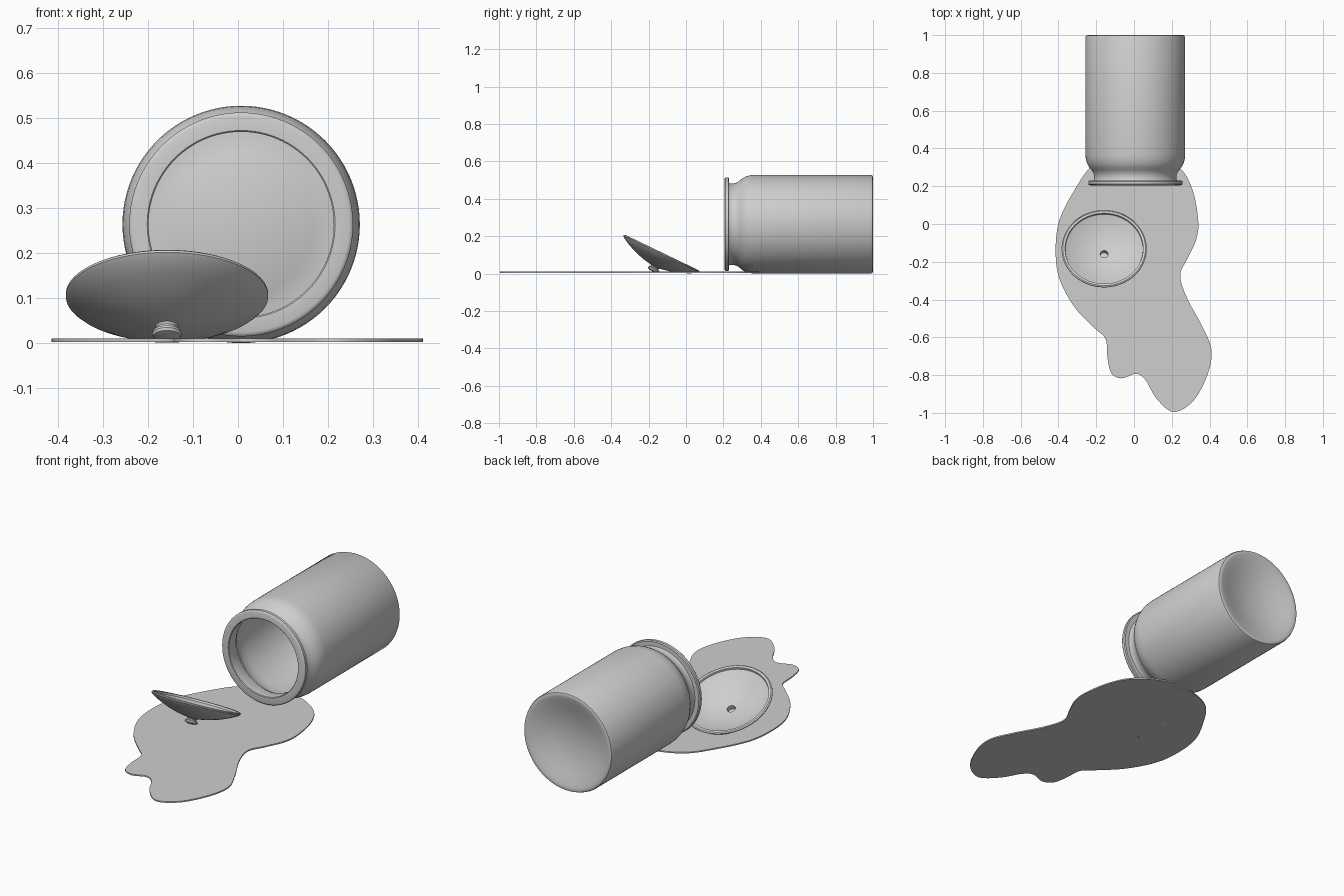
import bpy, bmesh, math
from mathutils import Vector

cube = bpy.data.objects.get("Cube")
if cube:
    bpy.data.objects.remove(cube, do_unlink=True)

# One plain grey for everything
grey = bpy.data.materials.new("light_grey")
grey.use_nodes = True
colour = (0.62, 0.62, 0.62, 1)
grey.diffuse_color = colour
bsdf = next(n for n in grey.node_tree.nodes if n.type == "BSDF_PRINCIPLED")
bsdf.inputs["Base Color"].default_value = colour


def smooth(obj, angle=35):
    bpy.ops.object.select_all(action="DESELECT")
    obj.select_set(True)
    bpy.context.view_layer.objects.active = obj
    bpy.ops.object.shade_smooth_by_angle(angle=math.radians(angle))


def lathe(name, profile, location, tilt, steps=96):
    """Revolve (radius, height) points about local z, then tilt about x."""
    bm = bmesh.new()
    verts = [bm.verts.new((r, 0, h)) for r, h in profile]
    edges = [bm.edges.new(pair) for pair in zip(verts, verts[1:])]
    bmesh.ops.spin(bm, geom=verts + edges, axis=(0, 0, 1), cent=(0, 0, 0),
                   angle=math.tau, steps=steps, use_merge=True)
    bmesh.ops.remove_doubles(bm, verts=bm.verts, dist=0.0002)
    bmesh.ops.recalc_face_normals(bm, faces=bm.faces)
    mesh = bpy.data.meshes.new(name)
    bm.to_mesh(mesh)
    bm.free()
    mesh.materials.append(grey)
    obj = bpy.data.objects.new(name, mesh)
    bpy.context.collection.objects.link(obj)
    obj.location = location
    obj.rotation_euler.x = math.radians(tilt)
    smooth(obj)
    return obj


# Jar on its side: dished base, wall, shoulder, neck, flange, then the inside
jar_profile = [
    (0, 0.95), (0.06, 0.953), (0.12, 0.963), (0.18, 0.98), (0.22, 0.993), (0.24, 0.998),
    (0.252, 1), (0.26, 0.997), (0.264, 0.988),
    (0.264, 0.37), (0.262, 0.345), (0.256, 0.322), (0.246, 0.302), (0.233, 0.287),
    (0.223, 0.273), (0.218, 0.258), (0.218, 0.235),
    (0.221, 0.23), (0.244, 0.23), (0.249, 0.226), (0.249, 0.211), (0.246, 0.207),
    (0.24, 0.205), (0.209, 0.205), (0.206, 0.208),
    (0.206, 0.265), (0.218, 0.29), (0.236, 0.315), (0.246, 0.345),
    (0.247, 0.39), (0.247, 0.94), (0.235, 0.96), (0.21, 0.965),
    (0.16, 0.95), (0.09, 0.937), (0, 0.93)]
lathe("jar", jar_profile, (0.007, 0, 0.264), -90)

# Lid lying upside down, tipped on its knob: rim, outer cone, knob, hollow inside
lid_profile = [
    (0.205, 0.006), (0.207, -0.004), (0.219, -0.005), (0.225, -0.001), (0.225, 0.004),
    (0.215, 0.013), (0.18, 0.032), (0.13, 0.053), (0.08, 0.068), (0.04, 0.076),
    (0.026, 0.078), (0.023, 0.083), (0.024, 0.088),
    (0.031, 0.091), (0.033, 0.097), (0.03, 0.103), (0.018, 0.107), (0, 0.108),
    (0, 0.09), (0.02, 0.09), (0.021, 0.066),
    (0.07, 0.06), (0.12, 0.046), (0.17, 0.026), (0.205, 0.006)]
lathe("lid", lid_profile, (-0.158, -0.131, 0.108), 154.3)

# Spilled puddle: a smooth closed outline with a thin body
outline = [
    (-0.22, 0.31), (-0.315, 0.18), (-0.395, 0.02), (-0.415, -0.14), (-0.395, -0.29),
    (-0.315, -0.44), (-0.21, -0.55), (-0.15, -0.61), (-0.14, -0.71), (-0.12, -0.79),
    (-0.065, -0.817), (0.01, -0.793), (0.06, -0.825), (0.12, -0.925), (0.21, -0.995),
    (0.315, -0.935), (0.39, -0.795), (0.41, -0.665), (0.36, -0.54), (0.28, -0.39),
    (0.245, -0.27), (0.285, -0.18), (0.33, -0.08), (0.34, 0.02), (0.31, 0.18),
    (0.24, 0.3), (0.09, 0.385), (-0.08, 0.375)]


def rounded(points, cuts=6):
    """Closed smooth curve through the points."""
    pts = [Vector(p) for p in points]
    n = len(pts)
    for i in range(n):
        a, b, c, d = (pts[(i + k) % n] for k in (-1, 0, 1, 2))
        for s in range(cuts):
            t = s / cuts
            yield (b + (c - a) * t / 2 + (a - b * 2.5 + c * 2 - d / 2) * t ** 2
                   + (b * 3 - c * 3 + d - a) * t ** 3 / 2)


bm = bmesh.new()
bottom = bm.faces.new([bm.verts.new((p.x, p.y, 0.003)) for p in rounded(outline)])
top = bmesh.ops.extrude_face_region(bm, geom=[bottom], use_keep_orig=True)["geom"]
bmesh.ops.translate(bm, vec=(0, 0, 0.007),
                    verts=[v for v in top if isinstance(v, bmesh.types.BMVert)])
bmesh.ops.recalc_face_normals(bm, faces=bm.faces)
bmesh.ops.triangulate(bm, faces=[f for f in bm.faces if len(f.verts) > 4])
mesh = bpy.data.meshes.new("puddle")
bm.to_mesh(mesh)
bm.free()
mesh.materials.append(grey)
puddle = bpy.data.objects.new("puddle", mesh)
bpy.context.collection.objects.link(puddle)
smooth(puddle)
